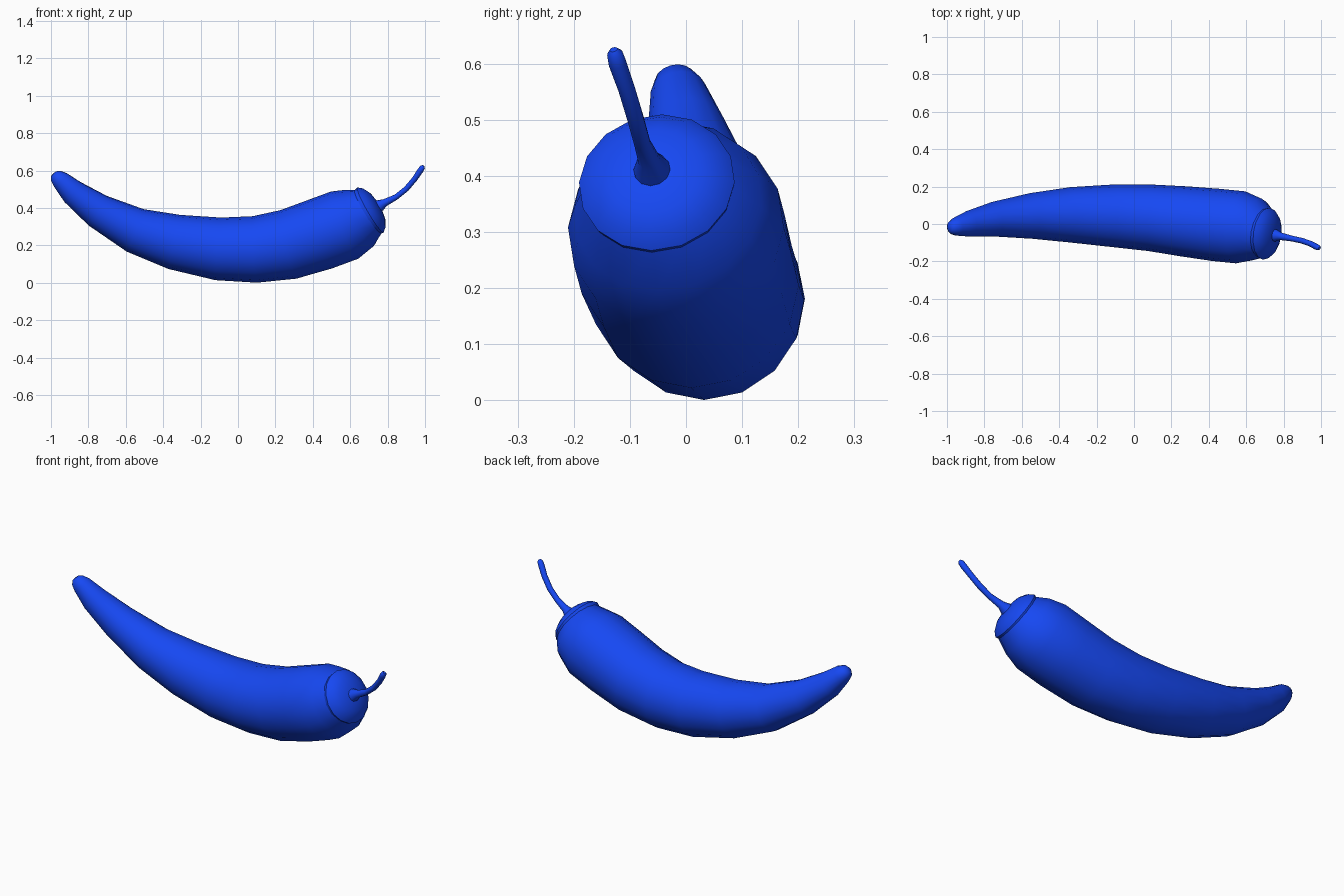
import bpy, bmesh, math
from mathutils import Vector

if "Cube" in bpy.data.objects:
    bpy.data.objects.remove(bpy.data.objects["Cube"])

blue = bpy.data.materials.new("blue")
blue.diffuse_color = (0.008, 0.065, 0.9, 1)
blue.use_nodes = True
blue.node_tree.nodes["Principled BSDF"].inputs["Base Color"].default_value = blue.diffuse_color


def loft(name, rings, sides, end_axis=None, fixed_axis=None):
    """Skin round sections (x, y, z, radius) along a bent centre line."""
    pts = [Vector(r[:3]) for r in rings]
    bm = bmesh.new()
    loops = []
    for i, p in enumerate(pts):
        t = pts[min(i + 1, len(pts) - 1)] - pts[max(i - 1, 0)]
        if fixed_axis:
            t = Vector(fixed_axis)
        elif end_axis and i == len(pts) - 1:
            t = Vector(end_axis)
        t.normalize()
        side = Vector((0, 0, 1)).cross(t).normalized()
        up = t.cross(side)
        loops.append([bm.verts.new(p + rings[i][3] * (side * math.cos(a) + up * math.sin(a)))
                      for a in (2 * math.pi * k / sides for k in range(sides))])
    for a, b in zip(loops, loops[1:]):
        for k in range(sides):
            n = (k + 1) % sides
            bm.faces.new((a[k], a[n], b[n], b[k]))
    bm.faces.new(loops[0][::-1])
    bm.faces.new(loops[-1])
    bmesh.ops.recalc_face_normals(bm, faces=bm.faces)
    me = bpy.data.meshes.new(name)
    bm.to_mesh(me)
    bm.free()
    me.materials.append(blue)
    ob = bpy.data.objects.new(name, me)
    bpy.context.collection.objects.link(ob)
    bpy.ops.object.select_all(action='DESELECT')
    ob.select_set(True)
    bpy.context.view_layer.objects.active = ob
    bpy.ops.object.shade_smooth_by_angle(angle=math.radians(50))
    return ob


# Curved tapering pepper, tip to shoulder
loft("pepper_body", [
    (-0.985, -0.022, 0.583, 0.018),
    (-0.975, -0.020, 0.572, 0.036),
    (-0.950, -0.014, 0.550, 0.050),
    (-0.885, 0.000, 0.485, 0.069),
    (-0.750, 0.025, 0.385, 0.093),
    (-0.550, 0.043, 0.280, 0.122),
    (-0.340, 0.049, 0.218, 0.148),
    (-0.105, 0.044, 0.181, 0.168),
    (0.090, 0.033, 0.178, 0.178),
    (0.270, 0.014, 0.205, 0.188),
    (0.440, -0.005, 0.260, 0.194),
    (0.570, -0.018, 0.308, 0.194),
    (0.645, -0.032, 0.345, 0.171),
    (0.705, -0.050, 0.382, 0.132)], 16, end_axis=(0.85, -0.12, 0.48))

# Shallow domed calyx over the shoulder
axis = Vector((0.86, -0.12, 0.5)).normalized()
centre = Vector((0.708, -0.052, 0.388))
loft("calyx", [(*(centre + axis * d), r) for d, r in
               [(-0.02, 0.135), (0.0, 0.140), (0.022, 0.122), (0.042, 0.085), (0.052, 0.035)]],
     16, fixed_axis=axis)

# Thin curved stem with a flared foot
loft("stem", [
    (0.735, -0.058, 0.402, 0.038),
    (0.762, -0.062, 0.414, 0.031),
    (0.785, -0.066, 0.428, 0.020),
    (0.845, -0.078, 0.458, 0.015),
    (0.900, -0.090, 0.502, 0.015),
    (0.945, -0.106, 0.555, 0.015),
    (0.975, -0.122, 0.600, 0.016),
    (0.987, -0.127, 0.618, 0.014),
    (0.992, -0.129, 0.625, 0.007)], 12)
